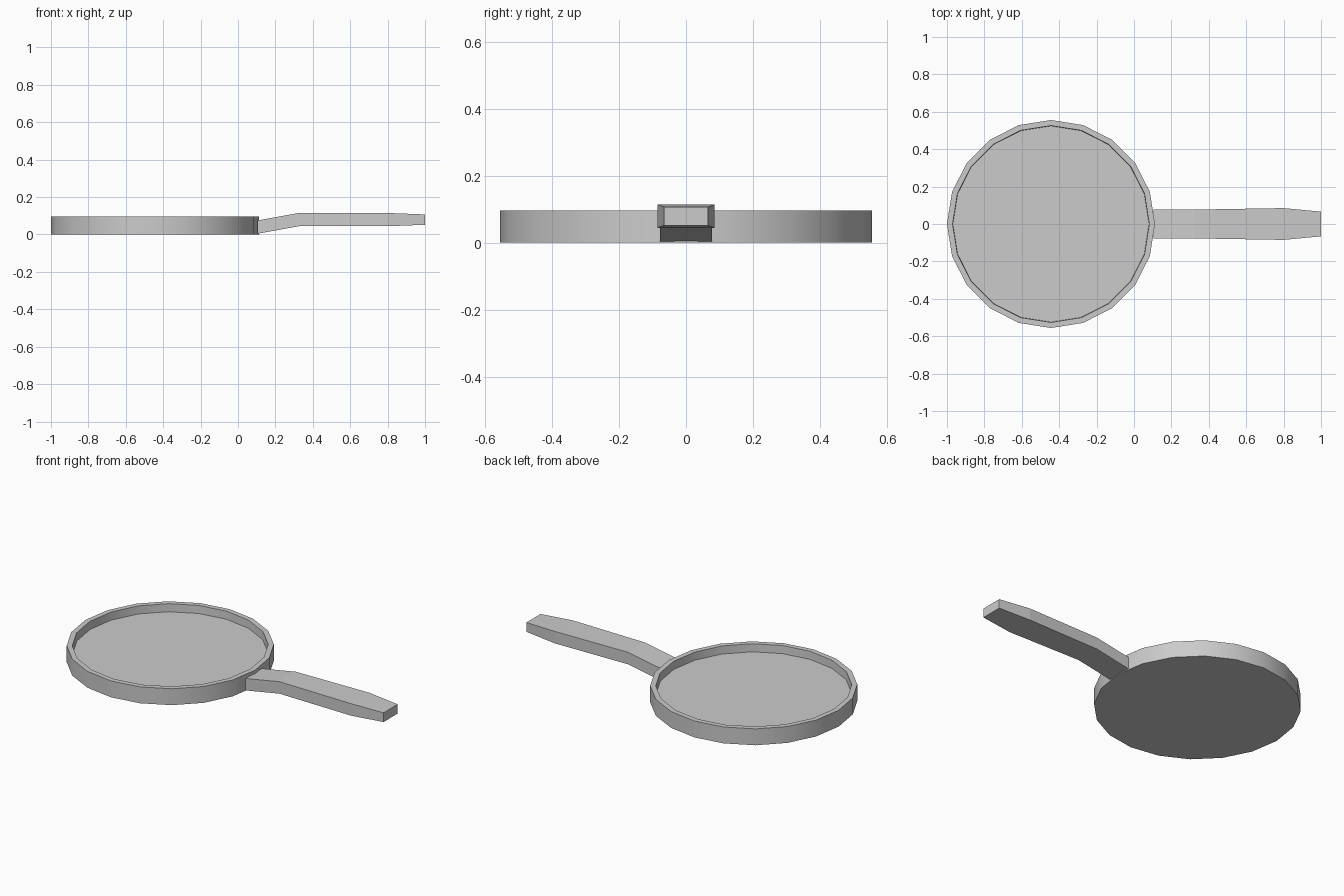
import bpy, bmesh, math

if "Cube" in bpy.data.objects:
    bpy.data.objects.remove(bpy.data.objects["Cube"])

SIDES = 20
CENTRE_X = -0.444


def make_object(name, bm):
    bmesh.ops.recalc_face_normals(bm, faces=bm.faces)
    mesh = bpy.data.meshes.new(name)
    bm.to_mesh(mesh)
    bm.free()
    obj = bpy.data.objects.new(name, mesh)
    bpy.context.collection.objects.link(obj)
    return obj


def loft(name, rings):
    """Join successive closed rings of points and cap both ends."""
    bm = bmesh.new()
    loops = [[bm.verts.new(p) for p in ring] for ring in rings]
    for a, b in zip(loops, loops[1:]):
        n = len(a)
        for i in range(n):
            bm.faces.new((a[i], a[(i + 1) % n], b[(i + 1) % n], b[i]))
    bm.faces.new(loops[0])
    bm.faces.new(loops[-1])
    return make_object(name, bm)


def circle(radius, z):
    step = 2 * math.pi / SIDES
    return [(CENTRE_X + radius * math.cos(i * step), radius * math.sin(i * step), z)
            for i in range(SIDES)]


def rectangle(x, half_width, low, high):
    return [(x, -half_width, low), (x, half_width, low),
            (x, half_width, high), (x, -half_width, high)]


# Shallow pan: underside, outer wall, rim, inner wall, cooking surface
pan = loft("pan_body", [circle(r, z) for r, z in
                        [(0.556, 0), (0.556, 0.097), (0.526, 0.097), (0.524, 0.05)]])
bpy.context.view_layer.objects.active = pan
pan.select_set(True)
bpy.ops.object.shade_smooth_by_angle(angle=math.radians(30))

# Cranked flat-sided handle
loft("handle", [rectangle(*s) for s in [
    (0.104, 0.077, 0.004, 0.075),
    (0.325, 0.077, 0.044, 0.115),
    (0.80, 0.085, 0.044, 0.115),
    (1.0, 0.066, 0.052, 0.107)]])
